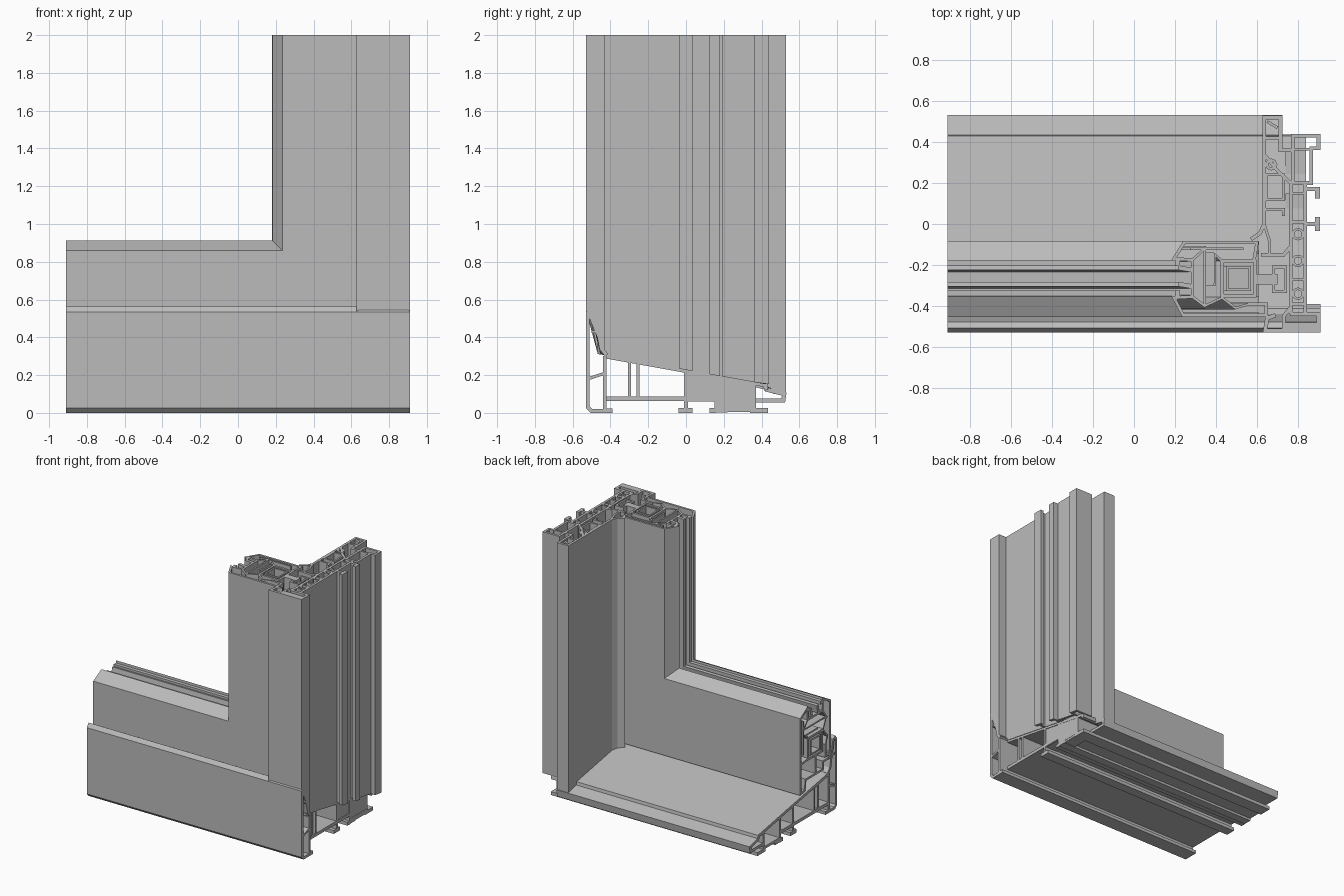
import bpy, bmesh, math
from mathutils import Vector

cube = bpy.data.objects.get("Cube")
if cube:
    bpy.data.objects.remove(cube)

GREY = (0.5, 0.5, 0.5, 1)
mat = bpy.data.materials.new("plain_grey")
mat.diffuse_color = GREY
mat.use_nodes = True
mat.node_tree.nodes["Principled BSDF"].inputs["Base Color"].default_value = GREY


def offset_sides(pts, t, closed):
    """Both edges of a wall of thickness t around a 2D centre line, mitred."""
    p = [Vector(q) for q in pts]
    n, left, right = len(p), [], []
    for i in range(n):
        a = p[i - 1] if closed or i > 0 else None
        b = p[(i + 1) % n] if closed or i < n - 1 else None
        dirs = []
        if a is not None:
            dirs.append((p[i] - a).normalized())
        if b is not None:
            dirs.append((b - p[i]).normalized())
        norms = [Vector((-d.y, d.x)) for d in dirs]
        m = sum(norms, Vector((0, 0))).normalized()
        k = t / 2 / max(m.dot(norms[0]), 0.5)
        left.append(p[i] + m * k)
        right.append(p[i] - m * k)
    return left, right


def extrusion(name, walls, stations):
    """Sweep thin-walled section lines through the given station mappings."""
    bm = bmesh.new()
    for pts, t, closed in walls:
        left, right = offset_sides(pts, t, closed)
        n = len(pts)
        rows = [[[bm.verts.new(f(q.x, q.y)) for q in side] for side in (left, right)]
                for f in stations]
        segs = [(i, (i + 1) % n) for i in range(n if closed else n - 1)]
        for (l0, r0), (l1, r1) in zip(rows, rows[1:]):
            for i, j in segs:
                bm.faces.new((l0[i], l0[j], l1[j], l1[i]))
                bm.faces.new((r0[j], r0[i], r1[i], r1[j]))
            if not closed:
                for e in (0, -1):
                    bm.faces.new((l0[e], l1[e], r1[e], r0[e]))
        for l, r in (rows[0], rows[-1]):
            for i, j in segs:
                bm.faces.new((l[i], r[i], r[j], l[j]))
    bmesh.ops.recalc_face_normals(bm, faces=bm.faces)
    me = bpy.data.meshes.new(name)
    bm.to_mesh(me)
    bm.free()
    me.materials.append(mat)
    ob = bpy.data.objects.new(name, me)
    bpy.context.collection.objects.link(ob)
    return ob


def box(name, lo, hi):
    ym, t = (lo[1] + hi[1]) / 2, hi[1] - lo[1]
    return extrusion(name, [([(ym, lo[2]), (ym, hi[2])], t, False)],
                     along_x(lo[0], hi[0]))


def along_x(x0, x1):
    return [lambda y, z: (x0, y, z), lambda y, z: (x1, y, z)]


def rect(x0, y0, x1, y1):
    return [(x0, y0), (x1, y0), (x1, y1), (x0, y1)]


def ring(x, y, r, n=12):
    return [(x + r * math.cos(i * math.tau / n), y + r * math.sin(i * math.tau / n))
            for i in range(n)]


def slope(y):
    """Height of the sloping sill top."""
    return 0.31 - 0.18 * (y + 0.43)


# Sill front cap: tall hollow upstand, section in (y, z)
extrusion("sill_front_cap", [
    ([(-0.43, 0.01), (-0.5, 0.01), (-0.52, 0.03), (-0.52, 0.53), (-0.505, 0.55),
      (-0.487, 0.54), (-0.448, 0.34), (-0.42, 0.305)], 0.02, False),
    ([(-0.43, 0.30), (-0.43, 0.01)], 0.02, False),
    ([(-0.52, 0.18), (-0.43, 0.21)], 0.016, False),
    ([(-0.50, 0.43), (-0.475, 0.43)], 0.014, False),
    ([(-0.44, 0.012), (-0.39, 0.012)], 0.024, False),
], along_x(-0.91, 0.91))

# Sloping sill body with floor, webs and feet
extrusion("sill_body", [
    ([(-0.43, slope(-0.43) - 0.01), (0.42, slope(0.42) - 0.01), (0.425, 0.12)], 0.022, False),
    ([(-0.43, 0.075), (0.0, 0.075), (0.15, 0.075)], 0.024, False),
    ([(0.0, 0.22), (0.0, 0.01)], 0.02, False),
    ([(-0.04, 0.013), (0.035, 0.013)], 0.026, False),
    ([(-0.3, 0.08), (-0.3, 0.275)], 0.016, False),
    ([(-0.255, 0.08), (-0.255, 0.265)], 0.016, False),
    ([(0.16, 0.19), (0.16, 0.012), (0.22, 0.012)], 0.02, False),
    ([(0.125, 0.013), (0.16, 0.013)], 0.026, False),
    ([(0.16, 0.03), (0.36, 0.03), (0.36, 0.15)], 0.02, False),
    ([(0.34, 0.013), (0.435, 0.013)], 0.026, False),
], along_x(-0.91, 0.84))

# Low rim at the back of the sill
extrusion("sill_back_rim", [
    ([(0.36, 0.065), (0.515, 0.065), (0.52, 0.10), (0.42, 0.125)], 0.022, False),
], along_x(-0.91, 0.725))

# Blocks closing the sill end under the jamb
box("sill_end_block_middle", (0.74, 0.0, 0.06), (0.835, 0.15, 0.22))
box("sill_end_block_back", (0.74, 0.155, 0.005), (0.838, 0.36, 0.19))


def jamb_foot(x, y):
    z = 0.545 if y < -0.47 else slope(min(y, 0.42)) - 0.005
    return (x, y, 0.10 if y > 0.43 and x < 0.74 else z)


UP = [jamb_foot, lambda x, y: (x, y, 2.0)]

# Jamb front box and lip, section in (x, y)
extrusion("jamb_front", [
    ([(0.76, -0.44), (0.90, -0.44), (0.90, -0.52), (0.64, -0.52), (0.65, -0.46),
      (0.69, -0.445)], 0.02, False),
    ([(0.73, -0.51), (0.73, -0.45), (0.77, -0.40)], 0.018, False),
    ([(0.74, -0.495), (0.89, -0.495)], 0.03, False),
], UP)

# Jamb web: two walls, cross ribs and screw ports
extrusion("jamb_web", [
    ([(0.835, -0.44), (0.835, 0.2)], 0.018, False),
    ([(0.765, -0.44), (0.765, 0.2)], 0.018, False),
] + [([(0.76, y), (0.84, y)], 0.014, False) for y in (-0.39, -0.27, 0.01, 0.15, 0.2)]
  + [(ring(0.8, y, 0.024), 0.012, True) for y in (-0.05, -0.18, -0.34)], UP)

# T-shaped outer ribs
extrusion("jamb_outer_ribs", [
    ([(0.835, 0.0), (0.895, 0.0)], 0.02, False),
    ([(0.895, -0.035), (0.895, 0.035)], 0.024, False),
    ([(0.835, 0.17), (0.895, 0.17)], 0.02, False),
    ([(0.895, 0.125), (0.895, 0.18)], 0.024, False),
], UP)

# Rear hollow leg of the jamb
extrusion("jamb_back_leg", [
    ([(0.775, 0.2), (0.775, 0.43), (0.90, 0.43), (0.90, 0.37), (0.865, 0.37),
      (0.865, 0.2)], 0.018, True),
    ([(0.775, 0.365), (0.865, 0.365)], 0.014, False),
], UP)

# Inner trim facing the room
extrusion("jamb_inner_trim", [
    ([(0.57, -0.075), (0.615, -0.045), (0.635, 0.0), (0.635, 0.52), (0.715, 0.52),
      (0.715, 0.36), (0.775, 0.36)], 0.018, False),
    ([(0.635, 0.42), (0.715, 0.42)], 0.016, False),
    ([(0.65, 0.50), (0.70, 0.47)], 0.014, False),
    (rect(0.645, 0.12, 0.73, 0.24), 0.014, True),
    ([(0.635, 0.34), (0.70, 0.26), (0.765, 0.20)], 0.016, False),
    (ring(0.67, 0.29, 0.022, 8), 0.014, True),
    ([(0.635, 0.07), (0.73, 0.07), (0.73, 0.04)], 0.014, False),
    ([(0.62, -0.15), (0.73, -0.15), (0.765, -0.11)], 0.018, False),
    ([(0.635, 0.0), (0.66, -0.08), (0.66, -0.15)], 0.014, False),
], UP)

# Mitred sash, section in (distance from glass opening, y)
MITRE = [lambda d, y: (-0.91, y, 0.90 - d),
         lambda d, y: (0.195 + d, y, 0.90 - d),
         lambda d, y: (0.195 + d, y, 2.0)]
extrusion("sash_shell", [
    ([(0.39, -0.18), (0.405, -0.09), (0.05, -0.09), (0.0, -0.17), (0.09, -0.175),
      (0.09, -0.355), (0.0, -0.36), (0.045, -0.445), (0.45, -0.445), (0.45, -0.39),
      (0.36, -0.39)], 0.016, False),
    ([(0.09, -0.175), (0.15, -0.12), (0.15, -0.40), (0.09, -0.355)], 0.014, False),
    ([(0.08, -0.12), (0.34, -0.12)], 0.012, False),
], MITRE)
extrusion("sash_reinforcement", [
    (rect(0.235, -0.35, 0.395, -0.18), 0.016, True),
    (rect(0.26, -0.32, 0.37, -0.21), 0.012, True),
    ([(0.15, -0.40), (0.235, -0.36), (0.30, -0.41), (0.37, -0.39)], 0.012, False),
    ([(0.235, -0.18), (0.20, -0.15), (0.20, -0.30)], 0.012, False),
], MITRE)
extrusion("glazing_gaskets", [
    ([(0.09, y), (0.02, y + 0.012)], 0.022, False) for y in (-0.225, -0.305)
] + [([(0.005, y), (0.03, y)], 0.03, False) for y in (-0.19, -0.34)], MITRE)

# Lower skirt of the bottom rail, reaching down to the sill
extrusion("rail_skirt", [
    ([(-0.09, 0.52), (-0.09, 0.275), (-0.14, 0.285), (-0.15, 0.36), (-0.36, 0.36),
      (-0.36, 0.42), (-0.44, 0.42), (-0.44, 0.47)], 0.016, False),
    ([(-0.27, 0.36), (-0.27, 0.5)], 0.016, False),
], along_x(-0.91, 0.61))

# Locking gear between stile and jamb
extrusion("lock_gear", [
    ([(0.59, -0.27), (0.70, -0.27)], 0.05, False),
    (rect(0.68, -0.33, 0.74, -0.21), 0.014, True),
], [lambda x, y: (x, y, 0.5), lambda x, y: (x, y, 2.0)])
